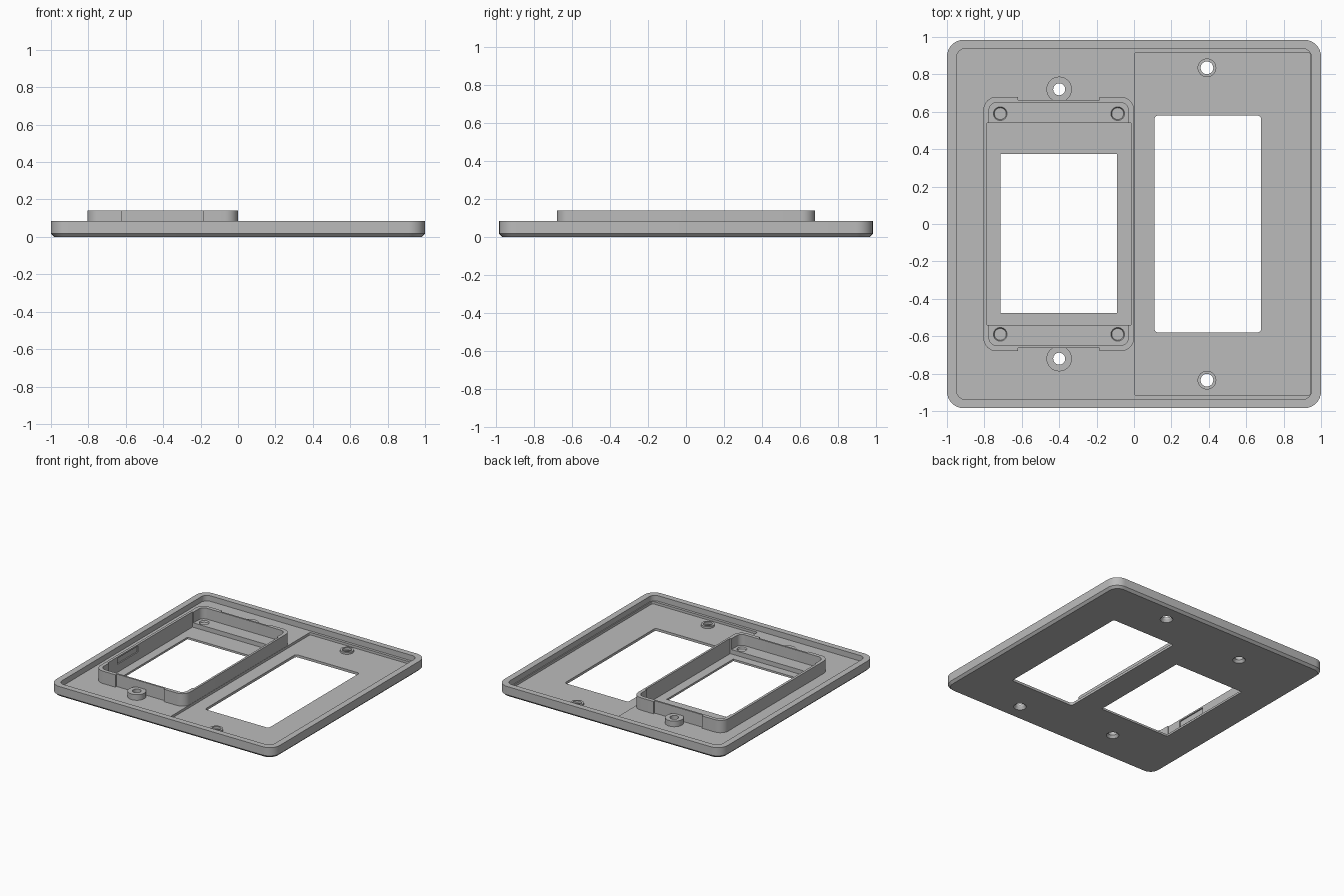
import bpy, bmesh, math

default = bpy.data.objects.get("Cube")
if default:
    bpy.data.objects.remove(default, do_unlink=True)

GREY = (0.5, 0.5, 0.5, 1.0)
grey = bpy.data.materials.new("light grey plastic")
grey.use_nodes = True
grey.diffuse_color = GREY
grey.node_tree.nodes["Principled BSDF"].inputs["Base Color"].default_value = GREY


def make_object(name, bm):
    bmesh.ops.recalc_face_normals(bm, faces=bm.faces)
    mesh = bpy.data.meshes.new(name)
    bm.to_mesh(mesh)
    bm.free()
    mesh.materials.append(grey)
    obj = bpy.data.objects.new(name, mesh)
    bpy.context.collection.objects.link(obj)
    return obj


def block(name, x0, x1, y0, y1, z0, z1, radius=0.0, chamfer=0.0):
    """Upright slab with rounded corners and an optional chamfer underneath."""
    bm = bmesh.new()
    bmesh.ops.create_cube(bm, size=1)
    for v in bm.verts:
        v.co.x = x1 if v.co.x > 0 else x0
        v.co.y = y1 if v.co.y > 0 else y0
        v.co.z = z1 if v.co.z > 0 else z0
    if radius:
        upright = [e for e in bm.edges if abs(e.verts[0].co.z - e.verts[1].co.z) > 1e-4]
        bmesh.ops.bevel(bm, geom=upright, offset=radius, segments=8,
                        profile=0.5, affect='EDGES')
    if chamfer:
        lower = [e for e in bm.edges if all(abs(v.co.z - z0) < 1e-5 for v in e.verts)]
        bmesh.ops.bevel(bm, geom=lower, offset=chamfer, segments=1, affect='EDGES')
    return make_object(name, bm)


def cone(name, x, y, z0, z1, r0, r1):
    bm = bmesh.new()
    bmesh.ops.create_cone(bm, cap_ends=True, segments=32, radius1=r0, radius2=r1,
                          depth=z1 - z0)
    bmesh.ops.translate(bm, verts=bm.verts, vec=(x, y, (z0 + z1) / 2))
    return make_object(name, bm)


def combine(target, tool, operation='DIFFERENCE'):
    tool.hide_render = True
    mod = target.modifiers.new(operation.title(), 'BOOLEAN')
    mod.operation, mod.solver, mod.object = operation, 'EXACT', tool
    bpy.context.view_layer.objects.active = target
    bpy.ops.object.modifier_apply(modifier=mod.name)
    bpy.data.objects.remove(tool, do_unlink=True)


# Heights shared by several parts
RIM, FLOOR, POCKET, LEDGE, FRAME = 0.085, 0.04, 0.02, 0.052, 0.14
TOP = 0.3

# Cover plate with a hollow inside and a thinner right-hand area
plate = block("cover_plate", -1, 1, -0.985, 0.985, 0, RIM, 0.09, 0.018)
combine(plate, block("hollow", -0.95, 0.95, -0.938, 0.938, FLOOR, TOP, 0.05))
combine(plate, block("pocket", 0.002, 0.942, -0.917, 0.917, POCKET, TOP, 0.012))
combine(plate, block("frame_floor", -0.785, -0.017, -0.54, 0.54, 0.016, TOP))

# Window openings
combine(plate, block("large_window", 0.11, 0.68, -0.58, 0.58, -0.1, TOP, 0.02))
combine(plate, block("small_window", -0.715, -0.09, -0.475, 0.375, -0.1, TOP))

# Screw bosses, each with a through hole countersunk from below
for x, y, boss_r, hole_r, boss_top in ((-0.4, 0.72, 0.068, 0.032, RIM),
                                      (0.39, 0.835, 0.05, 0.034, 0.036)):
    for side in (-1, 1):
        combine(plate, cone("boss", x, side * y, 0.01, boss_top, boss_r, boss_r), 'UNION')
        combine(plate, cone("hole", x, side * y, -0.1, TOP, hole_r, hole_r))
        combine(plate, cone("countersink", x, side * y, -0.002, 0.02, 0.048, hole_r))

# Upright frame around the small window, its end walls stepped in mid-way
frame = block("raised_frame", -0.805, 0, -0.68, 0.68, 0.03, FRAME, 0.07)
combine(frame, block("inside", -0.776, -0.029, -0.65, 0.65, -0.1, TOP, 0.045))
combine(frame, block("inside_middle", -0.785, -0.017, -0.54, 0.54, -0.1, TOP))
combine(frame, block("latch_recess", -0.795, -0.75, -0.415, -0.155, 0.08, 0.128))
for side in (-1, 1):
    y0, y1 = sorted((side * 0.664, side * 0.8))
    combine(frame, block("end_step", -0.62, -0.185, y0, y1, -0.1, TOP))

# Low ledges at both ends of the frame, with blind screw holes
ledges = []
for label, side in (("front", -1), ("back", 1)):
    y0, y1 = sorted((side * 0.54, side * 0.655))
    ledge = block(label + "_ledge", -0.78, -0.025, y0, y1, 0.03, LEDGE)
    for x in (-0.715, -0.087):
        combine(ledge, cone("blind_hole", x, side * 0.59, 0.036, LEDGE + 0.001, 0.03, 0.037))
    ledges.append(ledge)

# Smooth the rounded corners and keep the edges crisp
for obj in [plate, frame] + ledges:
    bpy.ops.object.select_all(action='DESELECT')
    obj.select_set(True)
    bpy.context.view_layer.objects.active = obj
    bpy.ops.object.shade_smooth_by_angle(angle=math.radians(30))
